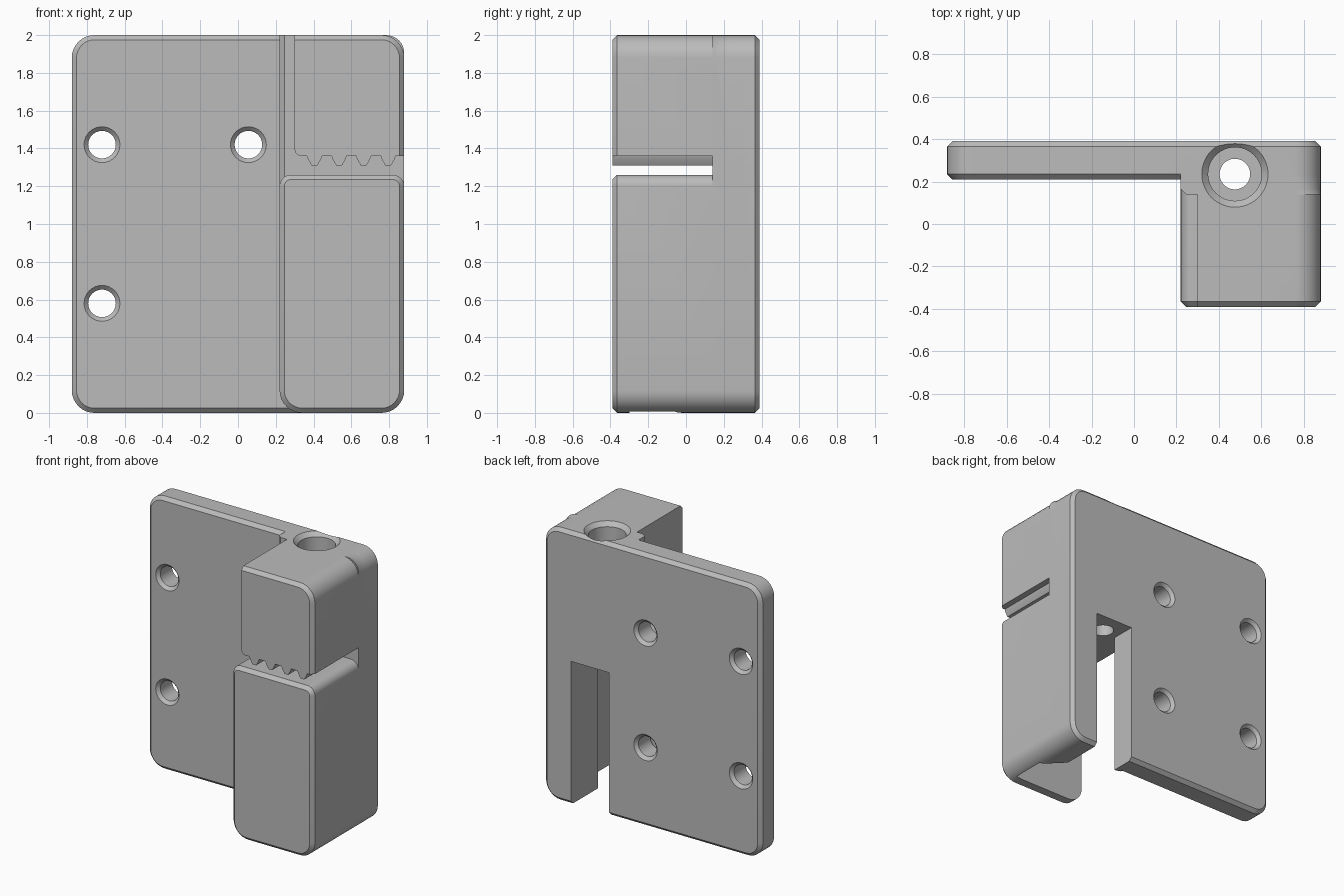
import bpy, bmesh, math
from mathutils import Vector

cube = bpy.data.objects.get("Cube")
if cube:
    bpy.data.objects.remove(cube, do_unlink=True)

grey = bpy.data.materials.new("plain_grey")
grey.use_nodes = True
grey.diffuse_color = (0.5, 0.5, 0.5, 1)
grey.node_tree.nodes["Principled BSDF"].inputs["Base Color"].default_value = (0.5, 0.5, 0.5, 1)

C = 0.025   # edge chamfer
R = 0.12    # large corner radius
ALL = (C, C, C, C)


def skin(name, loops):
    """Solid through a stack of matching point loops, capped at both ends."""
    bm = bmesh.new()
    rings = [[bm.verts.new(p) for p in loop] for loop in loops]
    n = len(rings[0])
    for a, b in zip(rings, rings[1:]):
        for i in range(n):
            j = (i + 1) % n
            bm.faces.new((a[i], a[j], b[j], b[i]))
    bm.faces.new(rings[0][::-1])
    bm.faces.new(rings[-1])
    bmesh.ops.remove_doubles(bm, verts=bm.verts, dist=1e-5)
    bmesh.ops.recalc_face_normals(bm, faces=bm.faces)
    mesh = bpy.data.meshes.new(name)
    bm.to_mesh(mesh)
    bm.free()
    mesh.materials.append(grey)
    obj = bpy.data.objects.new(name, mesh)
    bpy.context.collection.objects.link(obj)
    return obj


def outline(box, radii, y, inset=(0, 0, 0, 0)):
    """Rounded rectangle in xz; radii and insets per corner and side."""
    x0, x1, z0, z1 = box
    l, r, b, t = inset
    corners = ((x1 - r, z1 - t, -1, -1, 0), (x0 + l, z1 - t, 1, -1, 90),
               (x0 + l, z0 + b, 1, 1, 180), (x1 - r, z0 + b, -1, 1, 270))
    points = []
    for (x, z, sx, sz, start), radius in zip(corners, radii):
        rad = max(radius - max(inset), 0)
        for k in range(9 if radius else 1):
            a = math.radians(start + k * 90 / 8)
            points.append((x + rad * (sx + math.cos(a)), y, z + rad * (sz + math.sin(a))))
    return points


def slab(name, box, radii, y0, y1, front=None, back=None):
    loops = [outline(box, radii, y0, front)] if front else []
    loops.append(outline(box, radii, y0 + (C if front else 0)))
    loops.append(outline(box, radii, y1 - (C if back else 0)))
    if back:
        loops.append(outline(box, radii, y1, back))
    return skin(name, loops)


def column(name, plan, z0, z1):
    return skin(name, [[(x, y, z) for x, y in plan] for z in (z0, z1)])


def turned(name, centre, axis, steps, n=48):
    """Round solid given as (distance along axis, radius) steps."""
    q = Vector(axis).to_track_quat("Z", "Y")
    ring = [2 * math.pi * i / n for i in range(n)]
    return skin(name, [[Vector(centre) + q @ Vector((r * math.cos(a), r * math.sin(a), d))
                        for a in ring] for d, r in steps])


def combine(target, tool, operation):
    mod = target.modifiers.new(tool.name, "BOOLEAN")
    mod.operation, mod.solver, mod.object = operation, "EXACT", tool
    bpy.context.view_layer.objects.active = target
    bpy.ops.object.modifier_apply(modifier=mod.name)
    bpy.data.objects.remove(tool, do_unlink=True)


# Mounting plate, the clamp blocks and the web joining them
body = slab("clamp_bracket", (-0.88, 0.88, 0, 2), (R, R, R, R), 0.21, 0.39, ALL, ALL)
parts = [
    slab("lower_block", (0.22, 0.88, 0, 1.26), (0.06, 0.06, R, R), -0.39, 0.3, ALL),
    slab("upper_block", (0.3, 0.88, 1.36, 2), (R, 0, 0.06, 0), -0.39, 0.3, (0, C, 0, C)),
    slab("web", (0.22, 0.88, 1.15, 2), (R, 0, 0, 0), 0.14, 0.3, (C, 0, 0, 0)),
]
# Gripping teeth under the upper block
for i in range(4):
    x = 0.405 + 0.13 * i
    section = ((x - 0.045, 1.38), (x - 0.035, 1.345), (x - 0.015, 1.31),
               (x + 0.015, 1.31), (x + 0.035, 1.345), (x + 0.045, 1.38))
    parts.append(skin("tooth", [[(px, y, pz) for px, pz in section] for y in (-0.39, 0.2)]))
for part in parts:
    combine(body, part, "UNION")

# Channel open at the bottom, inner side and back
cuts = [column("channel", ((0.1, -0.3), (0.8, -0.3), (0.8, -0.06), (0.66, 0.08),
                           (0.66, 0.5), (0.35, 0.5), (0.35, 0.21), (0.1, 0.21)), -0.1, 1.05)]
# Stepped vertical bore
cuts.append(turned("bore", (0.475, 0.235, 0), (0, 0, 1),
                   ((1, 0.072), (1.5, 0.072), (1.5, 0.126), (1.97, 0.126), (2, 0.156), (2.03, 0.156))))
# Screw holes, chamfered on both faces
for x in (-0.72, 0.055):
    for z in (0.58, 1.42):
        cuts.append(turned("screw_hole", (x, 0.3, z), (0, 1, 0),
                           ((-0.12, 0.095), (-0.09, 0.095), (-0.068, 0.073),
                            (0.068, 0.073), (0.09, 0.095), (0.12, 0.095)), 32))
for cut in cuts:
    combine(body, cut, "DIFFERENCE")

bpy.ops.object.select_all(action="DESELECT")
body.select_set(True)
bpy.context.view_layer.objects.active = body
bpy.ops.object.shade_smooth_by_angle(angle=math.radians(25))
